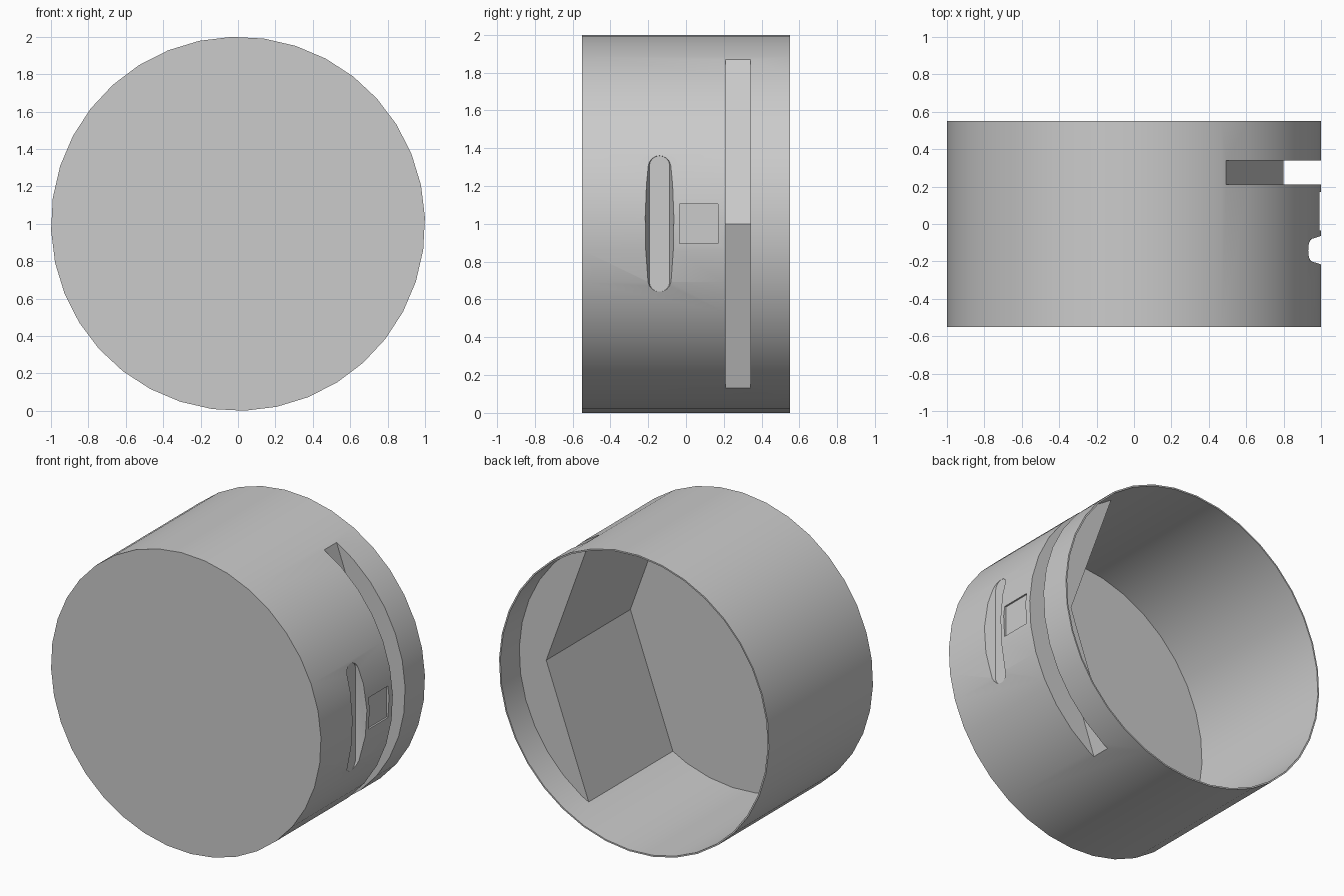
import bpy, bmesh
from math import sin, cos, radians

if "Cube" in bpy.data.objects:
    bpy.data.objects.remove(bpy.data.objects["Cube"])


def loft(name, a, b):
    """Closed solid between two matching point loops."""
    bm = bmesh.new()
    va = [bm.verts.new(p) for p in a]
    vb = [bm.verts.new(p) for p in b]
    n = len(a)
    bm.faces.new(va)
    bm.faces.new(vb[::-1])
    for i in range(n):
        j = (i + 1) % n
        bm.faces.new((va[j], va[i], vb[i], vb[j]))
    bmesh.ops.recalc_face_normals(bm, faces=bm.faces[:])
    me = bpy.data.meshes.new(name)
    bm.to_mesh(me)
    bm.free()
    ob = bpy.data.objects.new(name, me)
    bpy.context.collection.objects.link(ob)
    return ob


def prism(name, xz, y0, y1):
    return loft(name, [(x, y0, z + 1) for x, z in xz], [(x, y1, z + 1) for x, z in xz])


def arc(r, a0, a1, n):
    return [(r * cos(radians(a0 + (a1 - a0) * i / n)),
             r * sin(radians(a0 + (a1 - a0) * i / n))) for i in range(n + 1)]


def combine(ob, other, op):
    bpy.context.view_layer.objects.active = ob
    m = ob.modifiers.new(op, 'BOOLEAN')
    m.operation, m.object, m.solver = op, other, 'EXACT'
    bpy.ops.object.modifier_apply(modifier=m.name)
    bpy.data.objects.remove(other, do_unlink=True)


# Thin round cup, closed at the front and open at the back
cup = prism("round_cup", arc(1.0, 2, 362, 36)[:-1], -0.55, 0.55)
combine(cup, prism("hollow", arc(0.99, 2, 362, 36)[:-1], -0.54, 0.7), 'DIFFERENCE')

# Solid inner block with a shallow V face, along the right wall
block = [(0.79, 0)] + arc(0.993, -61.6, 61.6, 26)
combine(cup, prism("inner_block", block, -0.545, 0.35), 'UNION')

# Long slot whose floor follows the V
slot = [(0.80, 0), (0.479, -0.905), (1.3, -0.905), (1.3, 0.905), (0.479, 0.905)]
combine(cup, prism("slot", slot, 0.21, 0.34), 'DIFFERENCE')


# Finger groove: rounded-end shape widening outwards
def stadium(x, r, half):
    pts = []
    for s in (1, -1):
        for i in range(9):
            a = radians(i * 22.5)
            pts.append((x, -0.14 + s * r * cos(a), 1 + s * (half + r * sin(a))))
    return pts


combine(cup, loft("groove", stadium(0.93, 0.054, 0.306), stadium(1.07, 0.098, 0.306)), 'DIFFERENCE')

# Shallow square recess
square = [(0.98, -0.105), (1.1, -0.105), (1.1, 0.105), (0.98, 0.105)]
combine(cup, prism("square_recess", square, -0.035, 0.17), 'DIFFERENCE')

bpy.ops.object.select_all(action='DESELECT')
cup.select_set(True)
bpy.context.view_layer.objects.active = cup
bpy.ops.object.shade_smooth_by_angle(angle=radians(20))
